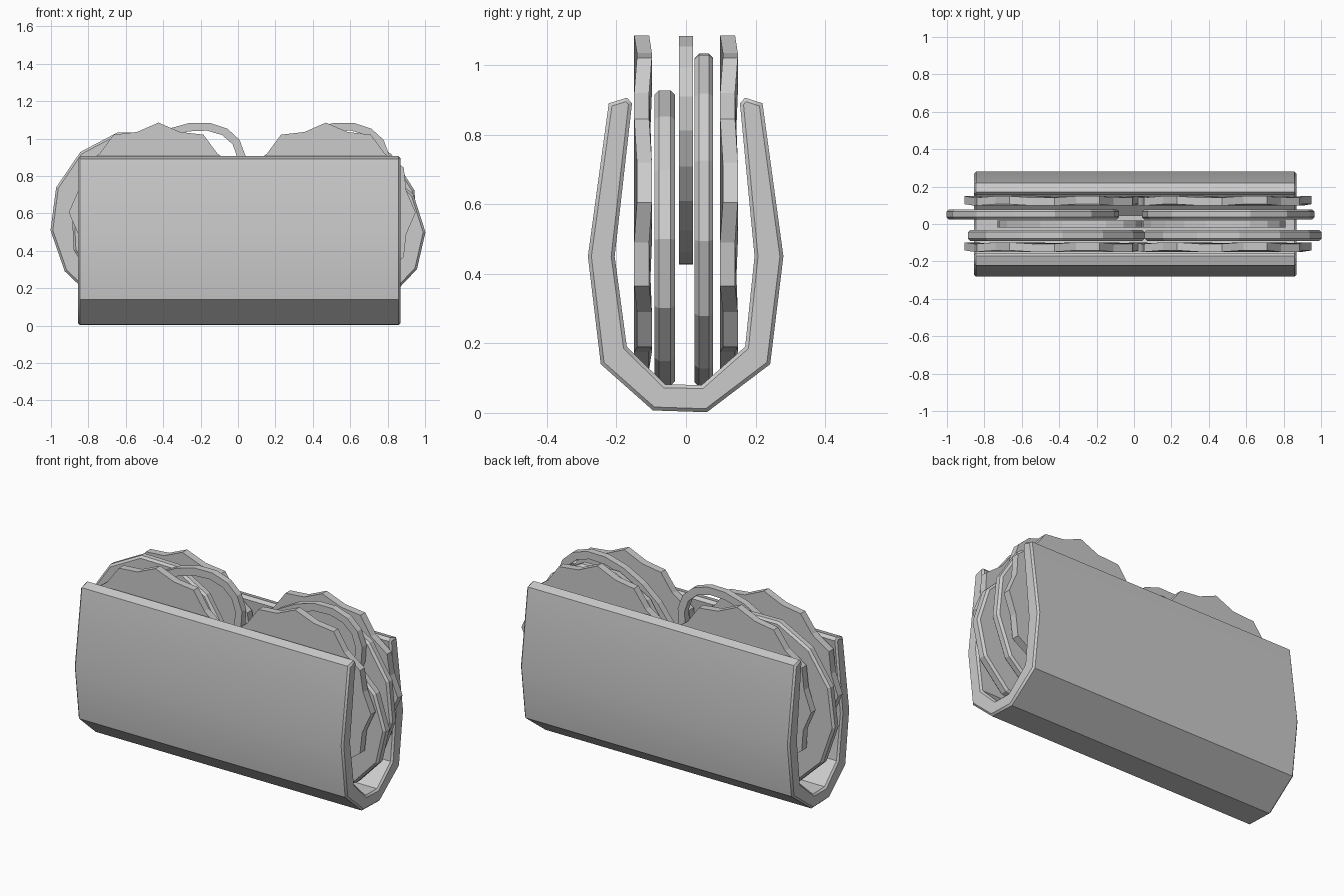
import bpy
from math import sin, cos, radians, pi

if "Cube" in bpy.data.objects:
    bpy.data.objects.remove(bpy.data.objects["Cube"])


def make(name, verts, faces, bevel=0.0):
    mesh = bpy.data.meshes.new(name)
    mesh.from_pydata(verts, [], faces)
    mesh.update()
    ob = bpy.data.objects.new(name, mesh)
    bpy.context.collection.objects.link(ob)
    if bevel:
        m = ob.modifiers.new("bevel", 'BEVEL')
        m.width = bevel
        m.segments = 1
        m.limit_method = 'ANGLE'
        m.angle_limit = radians(50)
    return ob


def slab(name, outline, y0, y1, bevel=0.0):
    """Extrude an x-z outline (counter-clockwise from the front) from y0 to y1."""
    n = len(outline)
    verts = [(x, y, z) for y in (y0, y1) for x, z in outline]
    faces = [tuple(range(n)), tuple(reversed(range(n, 2 * n)))]
    faces += [(i, i + n, (i + 1) % n + n, (i + 1) % n) for i in range(n)]
    return make(name, verts, faces, bevel)


def ellipse(cx, cz, a, b, n, tilt=0.0, phase=0.0):
    t = radians(tilt)
    pts = []
    for i in range(n):
        k = 2 * pi * i / n + radians(phase)
        u, v = a * cos(k), b * sin(k)
        pts.append((cx + u * cos(t) - v * sin(t), cz + u * sin(t) + v * cos(t)))
    return pts


# folded shell: U-shaped section swept along x
outer = [(-.222, .89), (-.282, .45), (-.245, .14), (-.095, .007),
         (.06, .002), (.242, .14), (.28, .45), (.22, .89)]
inner = [(.155, .89), (.197, .45), (.17, .19), (.045, .08),
         (-.06, .082), (-.17, .19), (-.205, .45), (-.155, .89)]
lip_r, lip_l = [(.17, .906)], [(-.17, .906)]
section = outer + lip_r + inner + lip_l
n = len(section)
verts = [(x, y, z) for x in (-.855, .868) for y, z in section]
faces = [tuple(reversed(range(n))), tuple(range(n, 2 * n))]
faces += [(i, (i + 1) % n, (i + 1) % n + n, i + n) for i in range(n)]
shell = make("shell", verts, faces)
m = shell.modifiers.new("bevel", 'BEVEL')
m.width, m.segments, m.limit_method, m.angle_limit = .01, 1, 'ANGLE', radians(70)
bpy.context.view_layer.objects.active = shell
shell.select_set(True)
bpy.ops.object.shade_smooth_by_angle(angle=radians(30))

# frilly lettuce leaves against both walls
for side in (-1, 1):
    for cx in (-.425, .47):
        pts = []
        for i in range(24):
            r = .48 if i % 2 == 0 else .445
            k = 2 * pi * i / 24
            pts.append((cx + r * cos(k), .605 + r * sin(k)))
        lo, hi = sorted((side * .102, side * .145))
        leaf = slab("lettuce_leaf", pts, lo, hi)
        # gentle ripple on the rim
        for v in leaf.data.vertices:
            v.co.y += .004 * (1 if v.index % 4 < 2 else -1)

# round slices in two layers
for cx in (-.42, .525):
    slab("front_slice", ellipse(cx, .503, .48, .425, 13, -12, 13), -.09, -.032, .012)
for cx in (-.54, .505):
    slab("back_slice", ellipse(cx, .56, .465, .485, 13, 0, 103), .025, .078, .012)

# thin tilted onion rings in the middle
for cx in (-.345, .425):
    n = 20
    rim = ellipse(cx, .755, .426, .279, n, 34)
    hole = ellipse(cx, .755, .382, .235, n, 34)
    verts = [(x, y, z) for y in (-.02, .02) for loop in (rim, hole) for x, z in loop]
    faces = []
    for i in range(n):
        j = (i + 1) % n
        faces += [(i, j, n + j, n + i),
                  (2 * n + i, 3 * n + i, 3 * n + j, 2 * n + j),
                  (i, 2 * n + i, 2 * n + j, j),
                  (n + i, n + j, 3 * n + j, 3 * n + i)]
    make("onion_ring", verts, faces)
